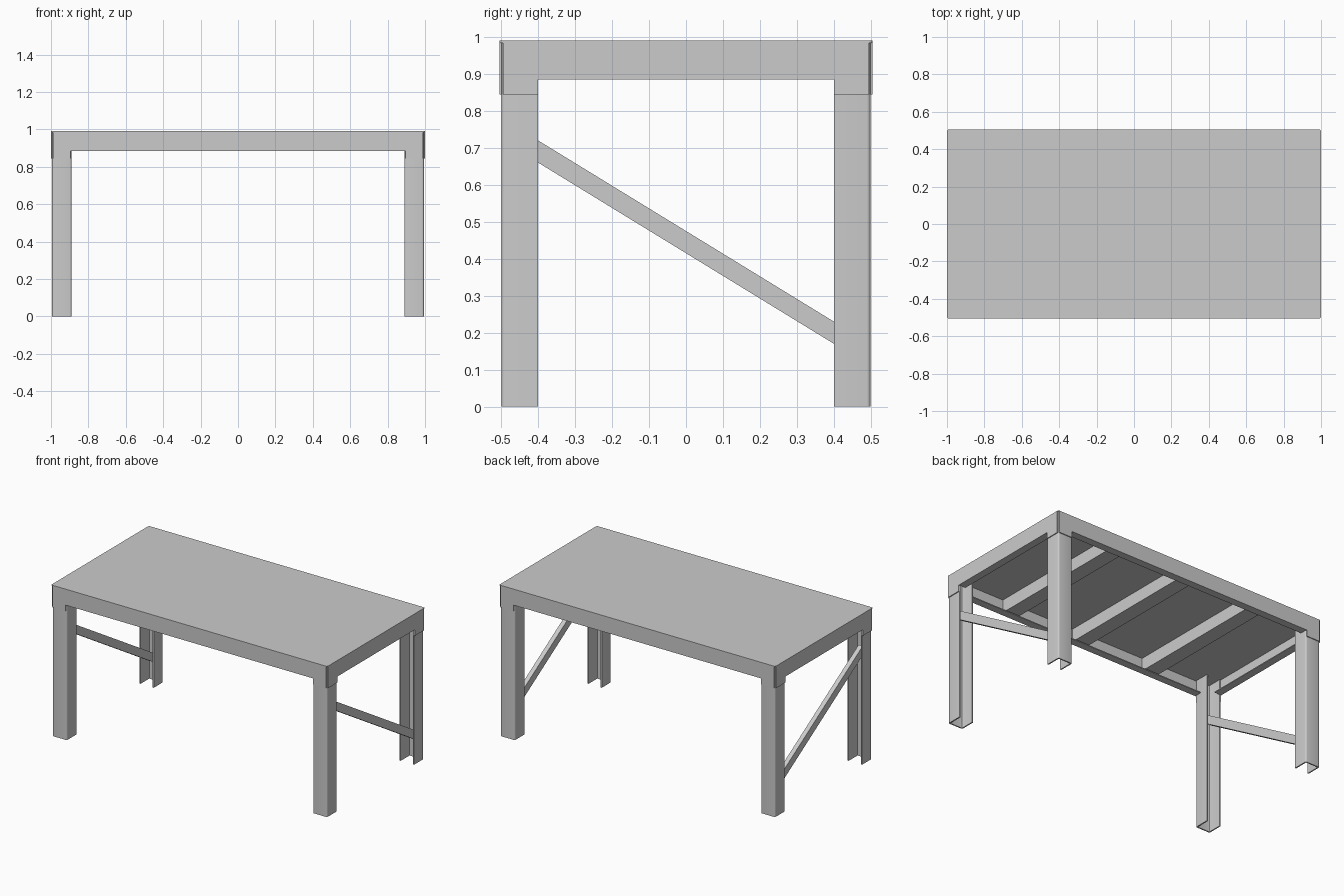
import bpy, bmesh, math
from mathutils import Vector

if "Cube" in bpy.data.objects:
    bpy.data.objects.remove(bpy.data.objects["Cube"])

T = 0.006               # sheet thickness
HX, HY = 1.0, 0.505     # half size of the table
TOP, APRON, TAB = 0.99, 0.885, 0.845


def finish(bm, name):
    bmesh.ops.recalc_face_normals(bm, faces=bm.faces[:])
    me = bpy.data.meshes.new(name)
    bm.to_mesh(me)
    bm.free()
    ob = bpy.data.objects.new(name, me)
    bpy.context.collection.objects.link(ob)
    return ob


def prism(name, pts, offset):
    """Extrude a flat outline of 3D points by an offset."""
    bm = bmesh.new()
    face = bm.faces.new([bm.verts.new(p) for p in pts])
    ext = bmesh.ops.extrude_face_region(bm, geom=[face], use_keep_orig=True)
    verts = [g for g in ext['geom'] if isinstance(g, bmesh.types.BMVert)]
    bmesh.ops.translate(bm, verts=verts, vec=Vector(offset))
    return finish(bm, name)


def box(name, x0, x1, y0, y1, z0, z1):
    return prism(name, [(x0, y0, z0), (x1, y0, z0), (x1, y1, z0), (x0, y1, z0)],
                 (0, 0, z1 - z0))


def fillet(cx, cy, r, a0, a1, n=4):
    return [(cx + r * math.cos(math.radians(a0 + (a1 - a0) * i / n)),
             cy + r * math.sin(math.radians(a0 + (a1 - a0) * i / n)))
            for i in range(n + 1)]


# Top sheet with slightly rounded corners
r = 0.01
outline = []
for i, (sx, sy) in enumerate([(1, 1), (-1, 1), (-1, -1), (1, -1)]):
    outline += fillet(sx * (HX - r), sy * (HY - r), r, i * 90, i * 90 + 90)
prism("table_top", [(x, y, TOP - T) for x, y in outline], (0, 0, T))


# Folded aprons: a skirt with a longer tab at each corner
def skirt(h):
    e = h - r
    return [(-e, TOP - T), (-e, TAB), (-h + 0.105, TAB), (-h + 0.105, APRON),
            (h - 0.105, APRON), (h - 0.105, TAB), (e, TAB), (e, TOP - T)]


LIP = 0.05
for s, fb, lr in ((-1, "front", "left"), (1, "back", "right")):
    prism(fb + "_apron", [(u, s * HY, z) for u, z in skirt(HX)], (0, -s * T, 0))
    prism(lr + "_apron", [(s * HX, u, z) for u, z in skirt(HY)], (-s * T, 0, 0))
    # Return lips along the lower edge, between the legs
    y0, y1 = sorted((s * (HY - T), s * (HY - LIP)))
    box(fb + "_lip", -0.89, 0.89, y0, y1, APRON, APRON + T)
    x0, x1 = sorted((s * (HX - T), s * (HX - LIP)))
    box(lr + "_lip", x0, x1, -0.4, 0.4, APRON, APRON + T)

# Cross beams under the top
for i, x in enumerate((-0.53, 0, 0.53)):
    box(f"cross_beam_{i + 1}", x - 0.05, x + 0.05, -HY + T, HY - T, 0.9, TOP - T)

# Legs: U channels, open towards the middle of the table ends
xo, xi, yo, yi = HX - T, 0.89, HY - T, 0.4
path = ([(xo, yi)] + fillet(xo - r, yo - r, r, 0, 90)
        + fillet(xi + r, yo - r, r, 90, 180) + [(xi, yi)])
w = 0.008
inner = ([(xo - w, yi)] + fillet(xo - r, yo - r, r - w, 0, 90)
         + fillet(xi + r, yo - r, r - w, 90, 180) + [(xi + w, yi)])
section = path + inner[::-1]
for sx, lr in ((-1, "left"), (1, "right")):
    for sy, fb in ((-1, "front"), (1, "back")):
        leg = prism(f"{fb}_{lr}_leg", [(sx * x, sy * y, 0) for x, y in section],
                    (0, 0, TOP - T))
        bpy.context.view_layer.objects.active = leg
        leg.select_set(True)
        bpy.ops.object.shade_smooth_by_angle(angle=math.radians(35))
        leg.select_set(False)

    # Diagonal brace, high at the front, ends tucked into the leg channels
    def line(y):
        return 0.445 - 0.6125 * y
    e = 0.45
    prism(f"{lr}_brace", [(sx * 0.965, y, line(y) + d) for y, d in
                          ((-e, -0.03), (e, -0.03), (e, 0.03), (-e, 0.03))],
          (-sx * 0.03, 0, 0))
